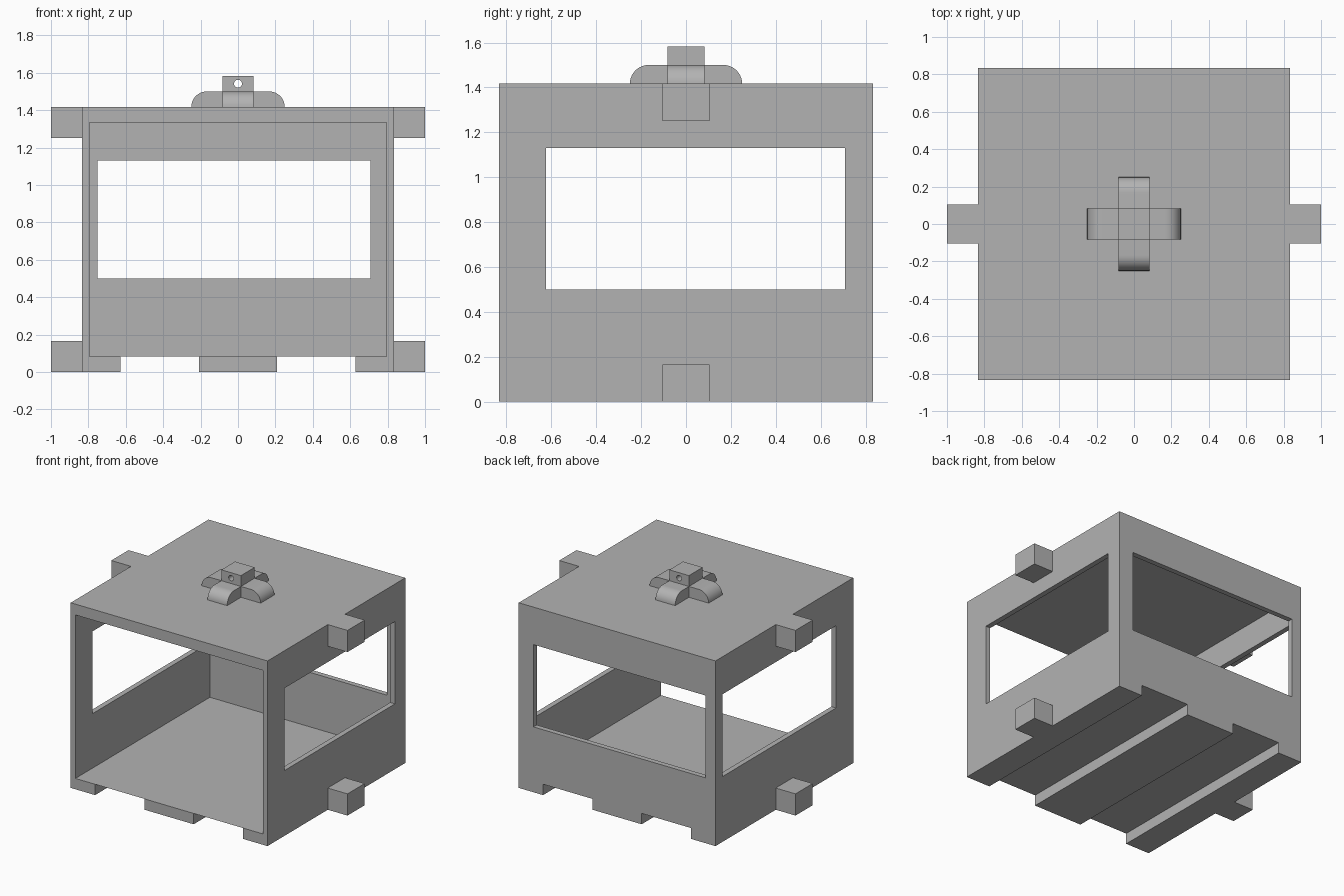
import bpy
import bmesh
from math import pi, sin, cos
from mathutils import Matrix

if "Cube" in bpy.data.objects:
    bpy.data.objects.remove(bpy.data.objects["Cube"], do_unlink=True)

HALF = 0.833      # half width of the cabin
INNER = 0.793     # inside face of the walls
TOP = 1.417       # roof height
UNIT = 0.083      # slab thickness and arm rounding

grey = bpy.data.materials.new("plain grey")
grey.use_nodes = True
grey.diffuse_color = (0.45, 0.45, 0.45, 1)
grey.node_tree.nodes["Principled BSDF"].inputs["Base Color"].default_value = grey.diffuse_color


def add_object(name, bm):
    bmesh.ops.recalc_face_normals(bm, faces=bm.faces)
    mesh = bpy.data.meshes.new(name)
    bm.to_mesh(mesh)
    bm.free()
    mesh.materials.append(grey)
    obj = bpy.data.objects.new(name, mesh)
    bpy.context.collection.objects.link(obj)
    return obj


def box(name, xs, ys, zs):
    spans = (xs, ys, zs)
    bm = bmesh.new()
    bmesh.ops.create_cube(bm, size=1)
    bmesh.ops.scale(bm, vec=[b - a for a, b in spans], verts=bm.verts)
    bmesh.ops.translate(bm, vec=[(a + b) / 2 for a, b in spans], verts=bm.verts)
    return add_object(name, bm)


def activate(obj):
    bpy.ops.object.select_all(action="DESELECT")
    obj.select_set(True)
    bpy.context.view_layer.objects.active = obj


def cut(target, cutter):
    cutter.hide_render = True
    mod = target.modifiers.new("cut", "BOOLEAN")
    mod.operation = "DIFFERENCE"
    mod.solver = "EXACT"
    mod.object = cutter
    activate(target)
    bpy.ops.object.modifier_apply(modifier=mod.name)
    bpy.data.objects.remove(cutter, do_unlink=True)


# Cabin shell, open at the front
full = (-HALF, HALF)
cabin = box("cabin_shell", full, full, (0, TOP))
cut(cabin, box("interior_cutter", (-INNER, INNER), (-1, INNER), (UNIT, TOP - UNIT)))

# Windows in the back and both side walls
sill = (0.5, 1.13)
cut(cabin, box("back_window_cutter", (-0.75, 0.708), (0.7, 1), sill))
cut(cabin, box("left_window_cutter", (0.76, 1), (-0.625, 0.708), sill))
cut(cabin, box("right_window_cutter", (-1, -0.76), (-0.625, 0.75), sill))

# Two fork slots along the floor
for slot in ((-0.627, -0.208), (0.208, 0.627)):
    cut(cabin, box("slot_cutter", slot, (-1, 1), (-0.1, UNIT)))

# Pegs at the top and bottom of each side
for side, xs in (("left", (HALF, 1)), ("right", (-1, -HALF))):
    for level, zs in (("lower", (0, 2 * UNIT)), ("upper", (TOP - 2 * UNIT, TOP))):
        box(f"{side}_{level}_peg", xs, (-0.104, 0.104), zs)


# Roof mount arms: a strip with rounded upper corners
def mount_arm(name, angle):
    reach, steps = 0.25, 10
    arc = [(reach - UNIT + UNIT * cos(i * pi / 2 / steps), TOP + UNIT * sin(i * pi / 2 / steps))
           for i in range(steps + 1)]
    profile = arc + [(-x, z) for x, z in reversed(arc)]
    bm = bmesh.new()
    face = bm.faces.new([bm.verts.new((x, -UNIT, z)) for x, z in profile])
    swept = bmesh.ops.extrude_face_region(bm, geom=[face])
    moved = [v for v in swept["geom"] if isinstance(v, bmesh.types.BMVert)]
    bmesh.ops.translate(bm, vec=(0, 2 * UNIT, 0), verts=moved)
    bmesh.ops.rotate(bm, matrix=Matrix.Rotation(angle, 3, "Z"), verts=bm.verts)
    arm = add_object(name, bm)
    activate(arm)
    bpy.ops.object.shade_smooth_by_angle(angle=pi / 6)


mount_arm("mount_arm_across", 0)
mount_arm("mount_arm_along", pi / 2)

# Lifting block with a round pin hole from front to back
block = box("lifting_block", (-UNIT, UNIT), (-UNIT, UNIT), (TOP, TOP + 2 * UNIT))
bm = bmesh.new()
bmesh.ops.create_cone(bm, cap_ends=True, segments=24, radius1=0.021, radius2=0.021, depth=0.5)
bmesh.ops.rotate(bm, matrix=Matrix.Rotation(pi / 2, 3, "X"), verts=bm.verts)
bmesh.ops.translate(bm, vec=(0, 0, TOP + 1.5 * UNIT), verts=bm.verts)
cut(block, add_object("pin_hole_cutter", bm))
activate(block)
bpy.ops.object.shade_smooth_by_angle(angle=pi / 6)
